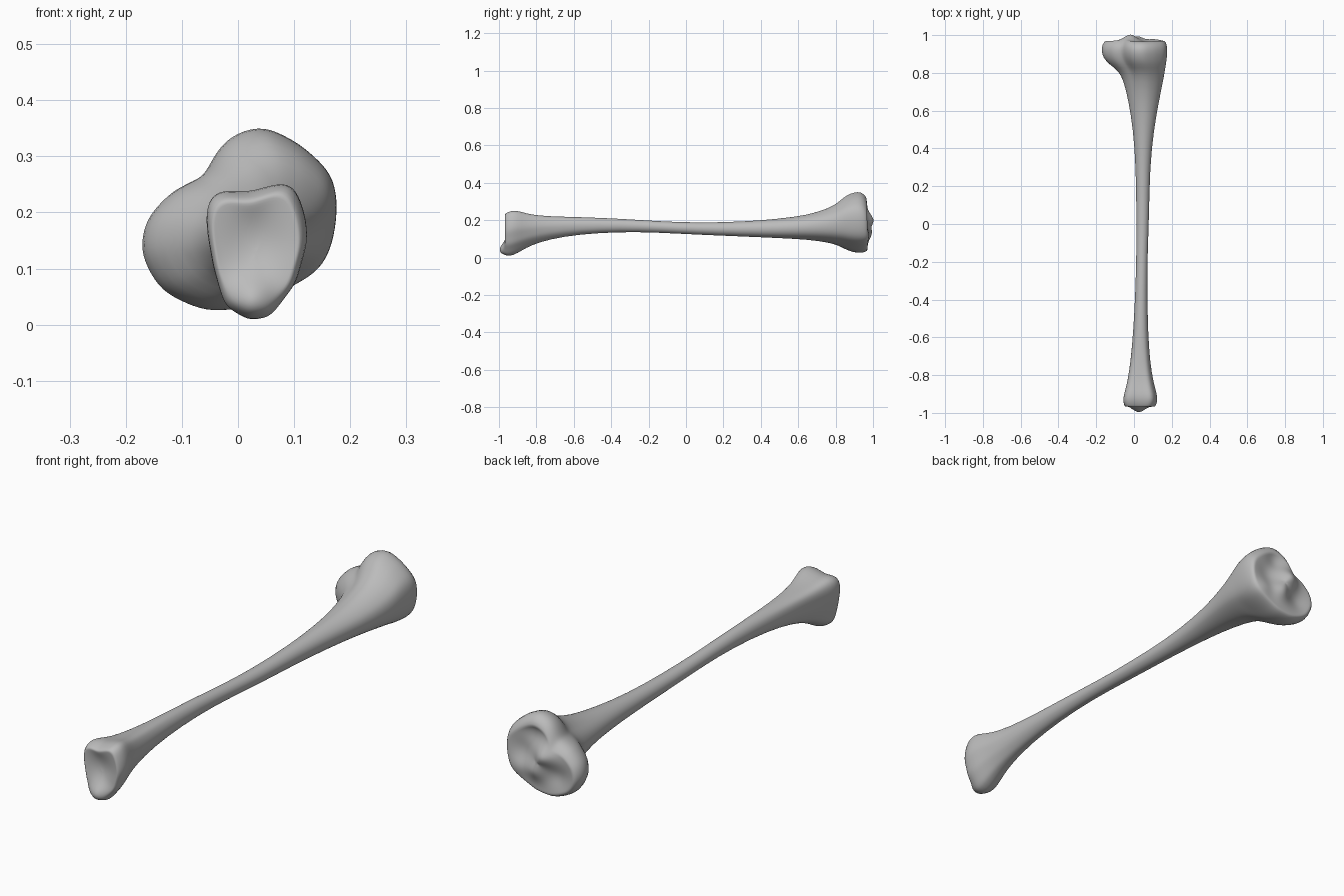
import bpy, bmesh, math
from mathutils import Vector

if "Cube" in bpy.data.objects:
    bpy.data.objects.remove(bpy.data.objects["Cube"], do_unlink=True)

SIDES = 48

# Outlines (x, z) of the two joint ends
KNEE = [(.178, .21), (.17, .27), (.11, .325), (.04, .36), (-.02, .335), (-.048, .295),
        (-.06, .268), (-.12, .238), (-.165, .19), (-.178, .13), (-.14, .06), (-.06, .022),
        (.02, .03), (.10, .07), (.15, .1), (.17, .15)]
ANKLE = [(.127, .15), (.12, .2), (.1, .25), (.075, .25), (.02, .235), (-.04, .237),
         (-.058, .215), (-.057, .17), (-.045, .1), (-.025, .03), (.02, .003), (.06, .01),
         (.105, .07)]


def polar(outline):
    """Radius per direction of an outline scaled into a unit box."""
    xs, zs = zip(*outline)
    cx, cz = (min(xs) + max(xs)) / 2, (min(zs) + max(zs)) / 2
    hx, hz = (max(xs) - min(xs)) / 2, (max(zs) - min(zs)) / 2
    pts = [Vector(((x - cx) / hx, (z - cz) / hz)) for x, z in outline]
    radii = []
    for i in range(SIDES):
        a = math.tau * i / SIDES
        d = Vector((math.cos(a), math.sin(a)))
        for p, q in zip(pts, pts[1:] + pts[:1]):
            e = q - p
            den = d.x * e.y - d.y * e.x
            if abs(den) < 1e-9:
                continue
            t = (p.x * e.y - p.y * e.x) / den
            s = (p.x * d.y - p.y * d.x) / den
            if t > 0 and -1e-6 <= s <= 1 + 1e-6:
                radii.append(t)
                break
        else:
            radii.append(1)
    return [(radii[i - 1] + 2 * radii[i] + radii[(i + 1) % SIDES]) / 4 for i in range(SIDES)]


def ring(shape, y, x0, x1, z0, z1, weight):
    """Section fitted to a box, between an ellipse and a joint outline."""
    pts = []
    for i, r in enumerate(shape):
        a = math.tau * i / SIDES
        r = 1 + (r - 1) * weight
        pts.append(Vector(((x0 + x1) / 2 + (x1 - x0) / 2 * r * math.cos(a), y,
                           (z0 + z1) / 2 + (z1 - z0) / 2 * r * math.sin(a))))
    return pts


def cap(rim, bumps):
    """Shrinking rings across a joint face, pushed along y by soft bumps."""
    centre = sum(rim, Vector()) / len(rim)
    rings = []
    for s in (.93, .82, .68, .54, .4, .26, .12):
        pts = [centre.lerp(p, s) for p in rim]
        for p in pts:
            p.y += sum(h * (1 - s ** 4) ** .4 * math.exp(-((p.x - x) ** 2 + (p.z - z) ** 2) / r ** 2)
                       for x, z, h, r in bumps)
        rings.append(pts)
    return rings


# Sections: y, x from, x to, z from, z to, outline weight
ankle_end = [(-.968, -.048, .112, .012, .235, 1), (-.95, -.056, .123, .006, .245, 1),
             (-.92, -.058, .127, .012, .254, 1), (-.88, -.048, .117, .035, .246, .9),
             (-.83, -.036, .103, .065, .232, .7), (-.73, -.02, .086, .098, .222, .4)]
shaft = [(-.57, -.004, .074, .125, .217, .1), (-.35, .008, .07, .138, .208, 0),
         (-.15, .013, .072, .134, .194, 0), (.05, .013, .08, .123, .186, 0),
         (.3, .01, .084, .113, .191, 0), (.5, -.005, .105, .104, .208, .1)]
knee_end = [(.65, -.03, .132, .096, .228, .2), (.76, -.058, .155, .08, .265, .4),
            (.81, -.085, .164, .065, .295, .6), (.845, -.135, .17, .046, .33, .9),
            (.88, -.168, .175, .03, .35, 1), (.92, -.178, .178, .022, .36, 1),
            (.95, -.172, .175, .024, .35, 1), (.97, -.158, .165, .034, .318, 1)]

knee, ankle = polar(KNEE), polar(ANKLE)
rings = [ring(ankle, *s) for s in ankle_end] + [ring(knee, *s) for s in shaft + knee_end]

# Ankle tip and socket; knee ridge and the two shallow sockets
ankle_cap = cap(rings[0], [(.025, .035, -.036, .045), (.03, .15, .016, .06), (.02, .24, -.014, .03)])
knee_cap = cap(rings[-1], [(-.02, .2, .034, .045), (.02, .13, .024, .04), (-.08, .12, -.014, .05),
                           (.085, .2, -.012, .05), (.04, .28, -.02, .05), (.11, .12, .012, .04)])
rings = ankle_cap[::-1] + rings + knee_cap

# Skin the sections into one closed surface
bm = bmesh.new()
loops = [[bm.verts.new(p) for p in pts] for pts in rings]
for a, b in zip(loops, loops[1:]):
    for i in range(SIDES):
        j = (i + 1) % SIDES
        bm.faces.new((a[i], a[j], b[j], b[i]))
for loop in (loops[0], loops[-1]):
    hub = bm.verts.new(sum((v.co for v in loop), Vector()) / SIDES)
    for i in range(SIDES):
        bm.faces.new((loop[i], loop[(i + 1) % SIDES], hub))
bmesh.ops.recalc_face_normals(bm, faces=bm.faces)

mesh = bpy.data.meshes.new("shin_bone")
bm.to_mesh(mesh)
bm.free()
bone = bpy.data.objects.new("shin_bone", mesh)
bpy.context.collection.objects.link(bone)
bone.modifiers.new("smooth_surface", "SUBSURF").levels = 1
bone.modifiers["smooth_surface"].render_levels = 1

# Single grey colour
grey = bpy.data.materials.new("bone_grey")
grey.use_nodes = True
colour = (.5, .5, .5, 1)
grey.diffuse_color = colour
grey.node_tree.nodes["Principled BSDF"].inputs["Base Color"].default_value = colour
mesh.materials.append(grey)

bpy.context.view_layer.objects.active = bone
bone.select_set(True)
bpy.ops.object.shade_smooth()
